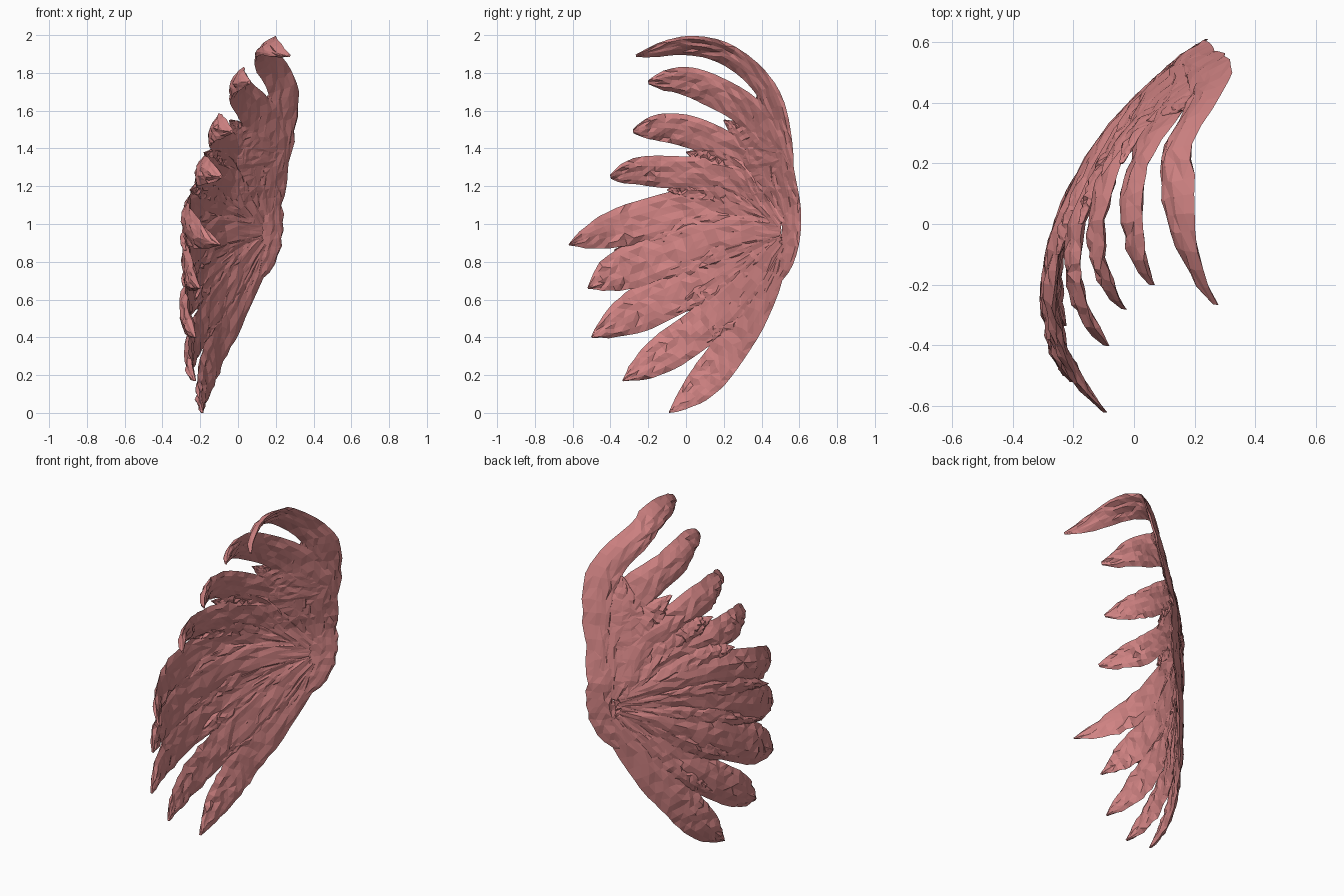
import bpy, bmesh, random
from mathutils import Vector

if "Cube" in bpy.data.objects:
    bpy.data.objects.remove(bpy.data.objects["Cube"])

random.seed(4)
mat = bpy.data.materials.new("dusty_rose")
mat.diffuse_color = (0.64, 0.23, 0.23, 1)
mat.use_nodes = True
mat.node_tree.nodes["Principled BSDF"].inputs["Base Color"].default_value = mat.diffuse_color


def lerp(table, v):
    """Piecewise linear lookup in a sorted (key, value) table."""
    for (a, p), (b, q) in zip(table, table[1:]):
        if v <= b:
            return p + (q - p) * max(0, (v - a) / (b - a))
    return table[-1][1]


# Curved shell the whole wing lies on: depth x from y, plus inward lean near the top
BOWL = [(-.65, -.23), (-.5, -.27), (-.4, -.285), (-.25, -.295), (-.1, -.275), (0, -.245),
        (.1, -.205), (.2, -.15), (.3, -.085), (.4, .005), (.5, .105), (.6, .22), (.64, .25)]
LEAN = [(1.1, 0), (1.3, .045), (1.54, .1), (1.78, .165), (1.9, .215), (2.0, .3)]
LEAN_GAIN = [(.25, 1), (.5, 1.45), (.7, 1.45)]
# Width profiles along a blade
BLUNT = [(0, .35), (.15, .8), (.3, 1), (.65, 1), (.8, .88), (.92, .6), (1, .12)]
SHARP = [(0, .35), (.15, .8), (.3, 1), (.65, 1), (.8, .78), (.92, .4), (1, .03)]
WEB = [(0, .4), (.3, 1), (.6, .9), (1, .05)]
EDGE = [(0, .3), (.2, 1), (.8, 1), (1, .3)]


def spline(pts, t):
    """Catmull-Rom point on a short path."""
    n = len(pts) - 1
    i = min(int(t * n), n - 1)
    f = t * n - i
    p1, p2 = Vector(pts[i]), Vector(pts[i + 1])
    p0 = Vector(pts[i - 1]) if i else 2 * p1 - p2
    p3 = Vector(pts[i + 2]) if i + 2 <= n else 2 * p2 - p1
    return .5 * (2 * p1 + (p2 - p0) * f + (2 * p0 - 5 * p1 + 4 * p2 - p3) * f * f
                 + (3 * p1 - p0 - 3 * p2 + p3) * f ** 3)


def feather(name, path, half, curl, offset, profile, steps=22, cols=6):
    """Lens-section blade following a (y, z) path over the shell."""
    bm = bmesh.new()
    rings = []
    for s in range(steps + 1):
        t = s / steps
        c = spline(path, t)
        d = (spline(path, min(1, t + .02)) - spline(path, max(0, t - .02))).normalized()
        side = Vector((-d.y, d.x))
        w = half * lerp(profile, t)
        rough = .008 * min(1, w / .05) if s < steps else 0
        outer, inner = [], []
        for k in range(cols + 1):
            u = 2 * k / cols - 1
            p = c + side * w * u + d * random.uniform(-1, 1) * rough
            x = lerp(BOWL, p.x) + lerp(LEAN, p.y) * lerp(LEAN_GAIN, p.x)
            x += curl * t ** 4 + offset + .01 * u * u
            thick = .004 + .016 * (1 - u * u) * min(1, w / .05)
            outer.append(bm.verts.new((x - thick + random.uniform(-1, 1) * rough, p.x, max(0, p.y))))
            if 0 < k < cols:
                inner.append(bm.verts.new((x + thick + random.uniform(-1, 1) * rough, p.x, max(0, p.y))))
        rings.append(outer + inner[::-1])
    n = len(rings[0])
    for a, b in zip(rings, rings[1:]):
        for k in range(n):
            bm.faces.new((a[k], a[(k + 1) % n], b[(k + 1) % n], b[k]))
    bm.faces.new(rings[0])
    bm.faces.new(rings[-1][::-1])
    bmesh.ops.triangulate(bm, faces=bm.faces[:])
    bmesh.ops.recalc_face_normals(bm, faces=bm.faces[:])
    me = bpy.data.meshes.new(name)
    bm.to_mesh(me)
    bm.free()
    me.materials.append(mat)
    bpy.context.collection.objects.link(bpy.data.objects.new(name, me))


# Nine feathers fanned from top to bottom: path, half width, tip curl
FEATHERS = [
    ([(.55, 1.1), (.51, 1.45), (.425, 1.71), (.23, 1.89), (0, 1.945), (-.265, 1.89)], .058, .35),
    ([(.53, 1.05), (.46, 1.4), (.33, 1.59), (.15, 1.7), (-.02, 1.76), (-.2, 1.75)], .085, .18),
    ([(.52, 1.0), (.38, 1.3), (.2, 1.41), (.03, 1.485), (-.13, 1.51), (-.28, 1.49)], .085, .17),
    ([(.5, 1.0), (.3, 1.21), (.1, 1.265), (-.1, 1.275), (-.25, 1.28), (-.4, 1.25)], .085, .15),
    ([(.5, 1.0), (.25, 1.08), (0, 1.075), (-.25, 1.01), (-.45, .95), (-.62, .89)], .11, .14),
    ([(.5, .97), (.2, .95), (-.05, .87), (-.25, .79), (-.4, .73), (-.52, .66)], .12, .05),
    ([(.5, .93), (.2, .78), (0, .67), (-.2, .57), (-.35, .49), (-.5, .4)], .12, .04),
    ([(.5, .9), (.27, .63), (.1, .47), (-.05, .36), (-.2, .26), (-.335, .17)], .105, .05),
    ([(.53, .88), (.38, .58), (.25, .37), (.15, .23), (.04, .11), (-.09, 0)], .095, .08),
]
for i, (path, half, curl) in enumerate(FEATHERS):
    feather(f"feather_{i + 1}", path, half, curl, .008 * (i % 2), BLUNT if i < 4 else SHARP)

# Leading edge, and webbing that closes the gaps between feather roots
feather("leading_edge", [(.41, .6), (.53, .83), (.56, 1.05), (.52, 1.3), (.48, 1.6)], .05, 0, .004, EDGE)
WEBBING = [
    ([(.48, 1.0), (.43, 1.25), (.4, 1.45), (.38, 1.68)], .12),
    ([(.45, 1.1), (.38, 1.35), (.29, 1.48), (.2, 1.55)], .08),
    ([(.45, 1.05), (.25, 1.29), (.1, 1.35), (0, 1.38)], .07),
    ([(.45, 1.04), (.2, 1.16), (0, 1.18), (-.1, 1.18)], .07),
    ([(.5, .98), (.15, 1.0), (-.15, .94), (-.38, .86)], .07),
    ([(.5, .95), (.2, .86), (-.05, .77), (-.31, .67)], .07),
    ([(.5, .92), (.25, .73), (.05, .6), (-.11, .52)], .07),
    ([(.5, .88), (.32, .62), (.17, .45), (.04, .34)], .07),
]
for i, (path, half) in enumerate(WEBBING):
    feather(f"webbing_{i + 1}", path, half, 0, .004, WEB)
